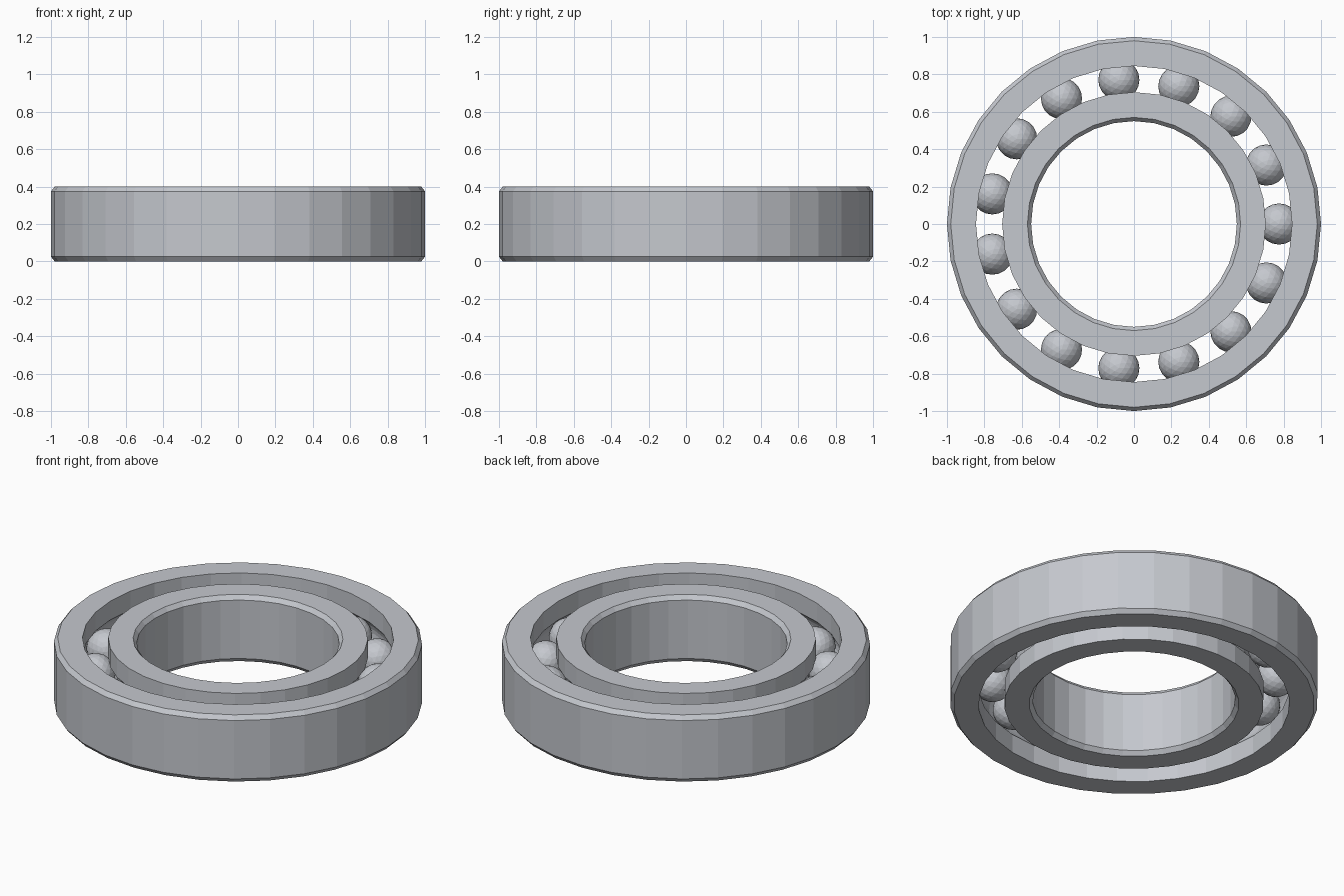
import bpy, bmesh
from math import cos, sin, pi, asin

cube = bpy.data.objects.get("Cube")
if cube:
    bpy.data.objects.remove(cube)

SIDES, BALLS = 32, 15
HEIGHT, MID = 0.4, 0.2
PITCH, BALL_R, GROOVE_R = 0.775, 0.11, 0.112
CHAMFER_W, CHAMFER_H = 0.02, 0.025

steel = bpy.data.materials.new("brushed steel grey")
colour = (0.56, 0.58, 0.62, 1)
steel.diffuse_color = colour
steel.use_nodes = True
steel.node_tree.nodes["Principled BSDF"].inputs["Base Color"].default_value = colour


def add_object(name, bm):
    mesh = bpy.data.meshes.new(name)
    bmesh.ops.recalc_face_normals(bm, faces=bm.faces)
    bm.to_mesh(mesh)
    bm.free()
    mesh.materials.append(steel)
    obj = bpy.data.objects.new(name, mesh)
    bpy.context.collection.objects.link(obj)
    return obj


def lathe(name, profile):
    """Turn a closed (radius, height) profile into a faceted ring."""
    bm = bmesh.new()
    loops = []
    for i in range(SIDES):
        a = 2 * pi * i / SIDES
        loops.append([bm.verts.new((r * cos(a), r * sin(a), z)) for r, z in profile])
    for i in range(SIDES):
        p, q = loops[i], loops[(i + 1) % SIDES]
        for j in range(len(profile)):
            k = (j + 1) % len(profile)
            bm.faces.new((p[j], q[j], q[k], p[k]))
    return add_object(name, bm)


def race_profile(rim, land):
    """Chamfered rim on one side, flat land with a ball groove on the other."""
    side = 1 if land > rim else -1
    inset = rim + side * CHAMFER_W
    points = [(inset, 0), (rim, CHAMFER_H), (rim, HEIGHT - CHAMFER_H),
              (inset, HEIGHT), (land, HEIGHT)]
    # Circular groove that the balls run in
    half = asin((abs(PITCH - land)) / GROOVE_R)
    steps = 8
    for s in range(steps + 1):
        a = (pi / 2 - half) * (1 - 2 * s / steps)
        points.append((PITCH - side * GROOVE_R * cos(a), MID + GROOVE_R * sin(a)))
    points.append((land, 0))
    return points


# Races
lathe("outer_race", race_profile(1.0, 0.845))
lathe("inner_race", race_profile(0.55, 0.705))

# Rolling balls
for i in range(BALLS):
    a = 2 * pi * i / BALLS
    bm = bmesh.new()
    bmesh.ops.create_icosphere(bm, subdivisions=3, radius=BALL_R)
    ball = add_object(f"ball_{i + 1}", bm)
    ball.location = (PITCH * cos(a), PITCH * sin(a), MID)
